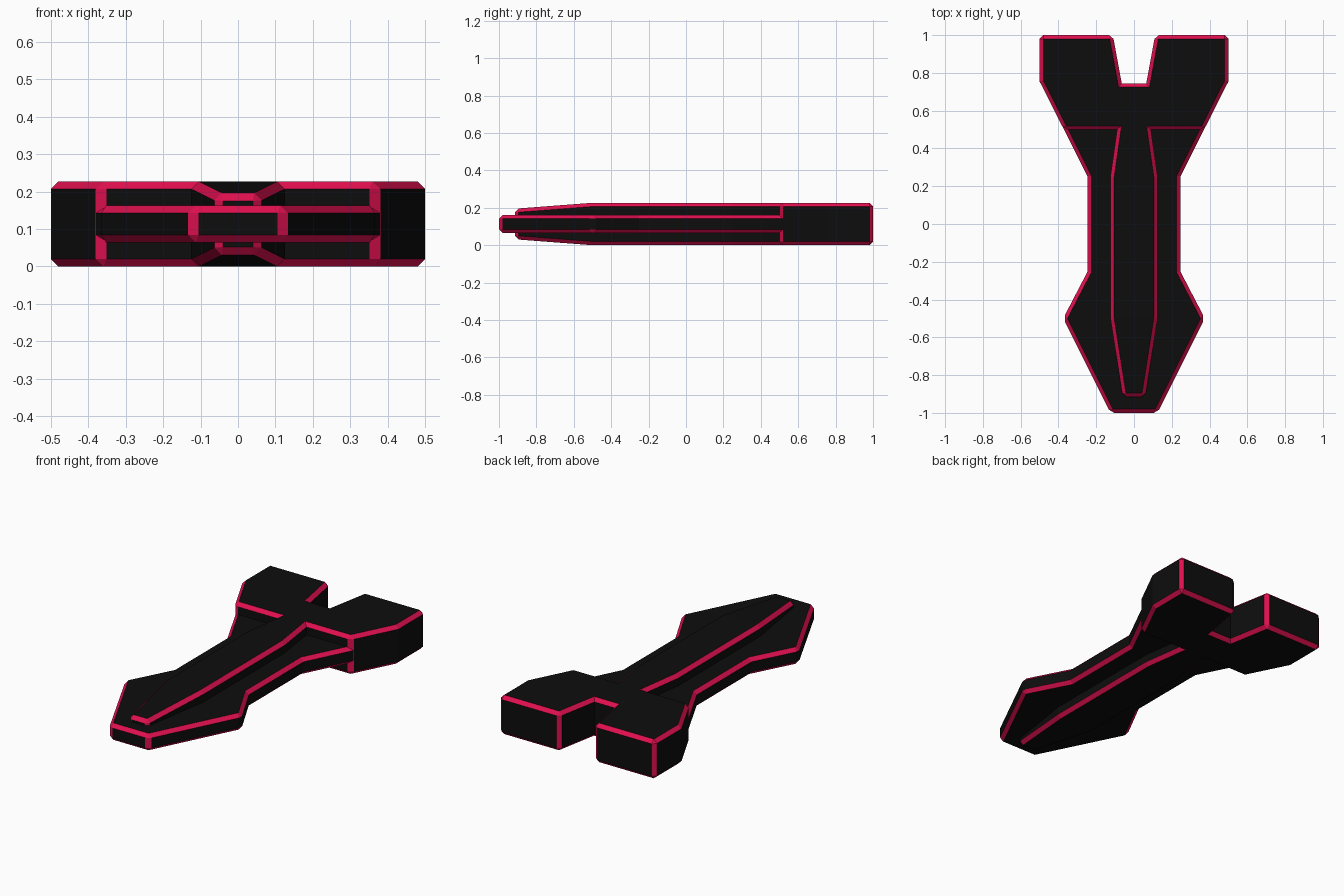
import bpy, bmesh, math

if "Cube" in bpy.data.objects:
    bpy.data.objects.remove(bpy.data.objects["Cube"])

HEIGHT = 0.227
MID = HEIGHT / 2
BEVEL = 0.02


def material(name, rgb):
    m = bpy.data.materials.new(name)
    m.diffuse_color = (*rgb, 1)
    m.use_nodes = True
    m.node_tree.nodes["Principled BSDF"].inputs["Base Color"].default_value = m.diffuse_color
    return m


MATS = [material("black", (0.004, 0.004, 0.004)),
        material("crimson trim", (0.75, 0.005, 0.08))]


def slab(name, half_profile, half_height, shape=None):
    """Extrude a mirrored outline, then chamfer its sharp convex edges in crimson."""
    bm = bmesh.new()
    outline = half_profile + [(-x, y) for x, y in reversed(half_profile)]
    base = bm.faces.new([bm.verts.new((x, y, MID - half_height)) for x, y in outline])
    ext = bmesh.ops.extrude_face_region(bm, geom=[base])
    bmesh.ops.translate(bm, vec=(0, 0, 2 * half_height),
                        verts=[g for g in ext["geom"] if isinstance(g, bmesh.types.BMVert)])
    if base.is_valid and all(len(e.link_faces) == 1 for e in base.edges):
        bm.faces.remove(base)
    if not any(all(abs(v.co.z - (MID - half_height)) < 1e-5 for v in f.verts) for f in bm.faces):
        bm.verts.ensure_lookup_table()
        bm.faces.new([v for v in bm.verts if v.co.z < MID])
    bmesh.ops.recalc_face_normals(bm, faces=bm.faces)
    if shape:
        shape(bm)
    bm.normal_update()
    sharp = [e for e in bm.edges if e.is_manifold
             and e.calc_face_angle_signed() > math.radians(35)]
    bmesh.ops.bevel(bm, geom=sharp, offset=BEVEL, offset_type='OFFSET',
                    segments=1, profile=0.5, affect='EDGES',
                    clamp_overlap=True, material=1)
    bm.normal_update()
    for f in bm.faces:
        if abs(f.normal.x) > 0.99:      # side points stay black
            f.material_index = 0
    me = bpy.data.meshes.new(name)
    bm.to_mesh(me)
    bm.free()
    for m in MATS:
        me.materials.append(m)
    ob = bpy.data.objects.new(name, me)
    bpy.context.collection.objects.link(ob)
    return ob


def taper_nose(bm):
    """Slope the ridge toward the middle ahead of y = -0.5."""
    bmesh.ops.bisect_plane(bm, geom=bm.verts[:] + bm.edges[:] + bm.faces[:],
                           dist=1e-4, plane_co=(0, -0.5, 0), plane_no=(0, 1, 0))
    for v in bm.verts:
        if v.co.y < -0.8:
            v.co.z = MID + (v.co.z - MID) * 0.72


# Thin hull plate, running into the tail block
slab("hull_plate", [(0.125, -1), (0.375, -0.5), (0.245, -0.25), (0.245, 0.25), (0.401, 0.56)], 0.049)

# Raised central spine, above and below the plate
slab("spine", [(0.06, -0.915), (0.125, -0.5), (0.125, 0.25), (0.075, 0.6)], MID, taper_nose)

# Full height tail block with the rear notch
slab("tail_block", [(0.371, 0.5), (0.5, 0.755), (0.5, 1), (0.112, 1), (0.065, 0.745)], MID)
